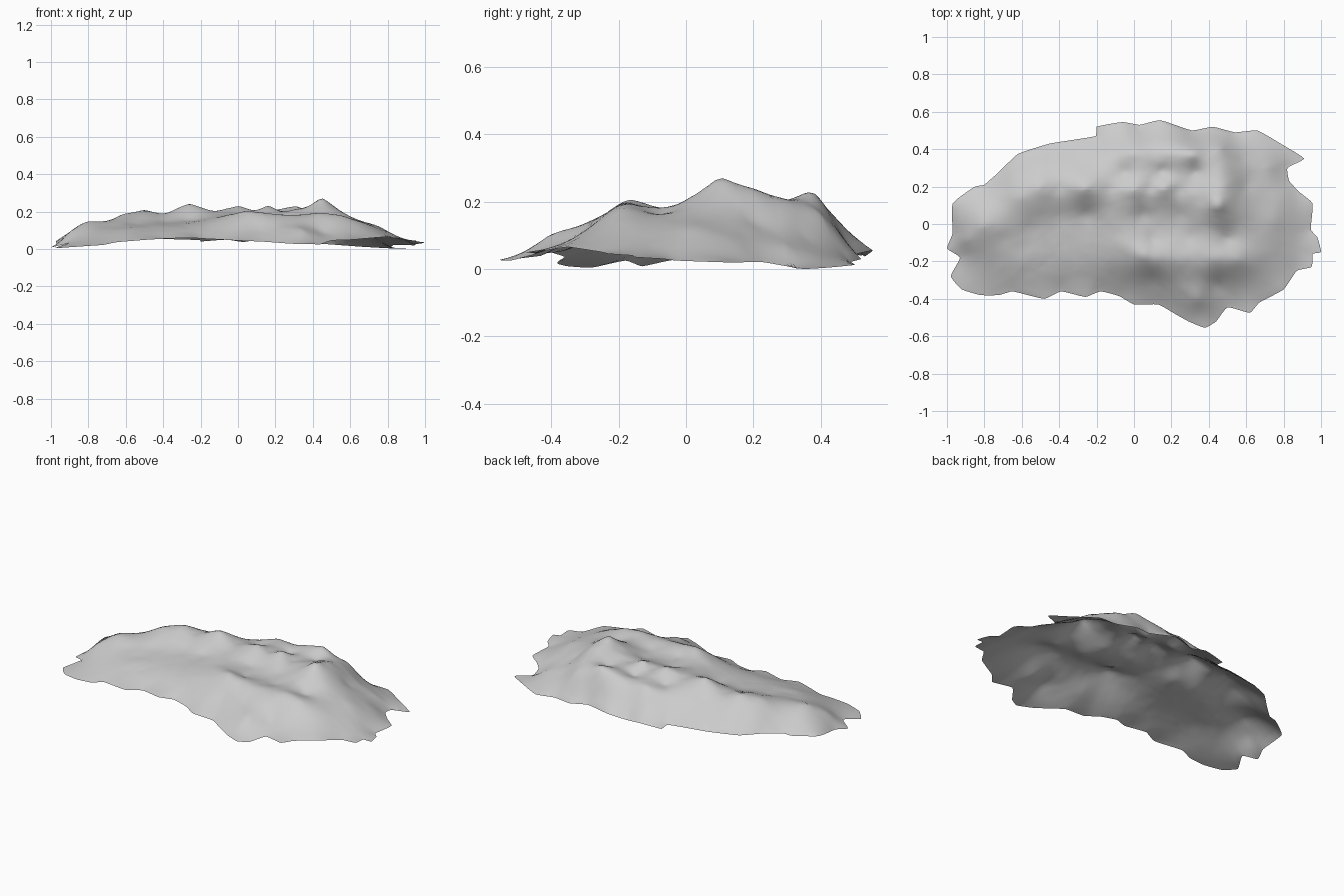
import bpy, bmesh, math
from mathutils import Vector, noise

# Ragged outline seen from above (counter-clockwise from the left end)
OUTLINE = [(-.97, .11), (-.97, -.05), (-1, -.13), (-.93, -.18), (-.98, -.28), (-.92, -.35),
           (-.82, -.38), (-.72, -.38), (-.65, -.36), (-.48, -.4), (-.39, -.36), (-.26, -.39),
           (-.18, -.36), (-.08, -.385), (0, -.43), (.13, -.43), (.21, -.475), (.29, -.52),
           (.38, -.555), (.44, -.52), (.5, -.445), (.62, -.475), (.67, -.42), (.8, -.35),
           (.87, -.25), (.95, -.23), (.955, -.16), (1, -.15), (.98, -.07), (.945, -.03),
           (.955, .11), (.885, .17), (.83, .23), (.82, .3), (.91, .35), (.8, .42),
           (.66, .5), (.54, .49), (.42, .52), (.31, .5), (.14, .555), (.03, .53),
           (-.06, .545), (-.2, .52), (-.205, .47), (-.45, .43), (-.62, .375), (-.72, .28),
           (-.8, .21), (-.85, .2)]
# Height of the rim at some outline points: (index, z)
RIM = [(0, .045), (1, .025), (2, .008), (3, .025), (4, .004), (5, .008), (7, .022), (9, .05), (11, .06),
       (14, .045), (17, .028), (19, .025), (20, .045), (22, .055), (23, .065), (24, .05),
       (27, .035), (30, .02), (32, .02), (33, .008), (34, 0), (35, .004), (36, .012),
       (38, .03), (40, .055), (41, .037), (42, .05), (43, .04), (45, .055), (47, .06), (50, .045)]
# Crest lines, as (x, y, z)
CRESTS = [
    [(-.72, .12, .137), (-.62, .14, .185), (-.5, .2, .205), (-.4, .19, .188), (-.26, .19, .24),
     (-.13, .18, .203), (0, .18, .228), (.09, .19, .205), (.16, .19, .23), (.24, .18, .2),
     (.36, .13, .222), (.45, .1, .27)],
    [(.45, .1, .27), (.48, .2, .235), (.48, .3, .195), (.46, .4, .16)],
    [(.45, .1, .27), (.51, .05, .215), (.62, .04, .165), (.75, .03, .12)],
    [(-.12, .36, .16), (0, .385, .188), (.12, .385, .184), (.22, .385, .205), (.31, .38, .225), (.39, .37, .195)],
    [(-.15, -.08, .16), (-.04, -.12, .185), (.05, -.17, .203), (.2, -.19, .185),
     (.35, -.2, .18), (.45, -.18, .193), (.55, -.19, .178), (.65, -.2, .142)],
    [(.27, -.24, .162), (.3, -.32, .125), (.34, -.4, .102)],
]
# Slopes, basins and the low western mound
FLOORS = [(-.81, -.01, .145), (-.84, .07, .118), (-.9, -.08, .09), (-.7, -.08, .122), (-.55, -.02, .135),
          (-.4, .05, .15), (-.25, .05, .155), (-.6, -.22, .1), (-.4, -.2, .115), (-.2, -.2, .125),
          (.1, -.08, .165), (.3, -.07, .163), (.05, .05, .168), (.25, .05, .172), (.5, -.08, .16),
          (-.05, .28, .175), (.15, .28, .178), (.33, .28, .188), (-.3, .33, .143), (-.5, .32, .138),
          (.1, -.3, .11), (.45, -.33, .09), (.6, -.32, .095), (.8, -.1, .09), (.8, .15, .07),
          (.6, .2, .14), (.58, .35, .1), (.72, .3, .065), (-.65, .25, .13), (.28, .45, .13)]


def rim_height(i):
    for (a, za), (b, zb) in zip(RIM, RIM[1:]):
        if a <= i <= b:
            return za + (zb - za) * (i - a) / (b - a)


def smooth_loop(pts, steps):
    out, n = [], len(pts)
    for i in range(n):
        a, b, c, d = (pts[(i + k) % n] for k in (-1, 0, 1, 2))
        # short tangents keep the loop from folding at sharp notches
        size = min((c - b).length * .4 / max((c - a).length, (d - b).length), .25)
        for s in range(steps):
            t = s / steps
            out.append(b + (c - b) * (3 * t * t - 2 * t ** 3)
                       + size * (t * (1 - t) ** 2 * (c - a) - t * t * (1 - t) * (d - b)))
    return out


def kernel(ax, ay, bx, by):
    return math.sqrt((ax - bx) ** 2 + (ay - by) ** 2 + .0003)


def solve(rows):
    n = len(rows)
    for i in range(n):
        p = max(range(i, n), key=lambda r: abs(rows[r][i]))
        rows[i], rows[p] = rows[p], rows[i]
        for r in range(i + 1, n):
            f = rows[r][i] / rows[i][i]
            if f:
                rows[r] = [u - f * v for u, v in zip(rows[r], rows[i])]
    x = [0] * n
    for i in reversed(range(n)):
        x[i] = (rows[i][n] - sum(rows[i][k] * x[k] for k in range(i + 1, n))) / rows[i][i]
    return x


# Height surface fitted through rim, crests and floors
rim = [Vector((x, y, rim_height(i))) for i, (x, y) in enumerate(OUTLINE)]
samples = {(round(p.x, 3), round(p.y, 3)): p.z for p in rim}
for line in CRESTS:
    for a, b in zip(line, line[1:]):
        for t in (0, .5, 1):
            x, y, z = (u + (v - u) * t for u, v in zip(a, b))
            samples[(round(x, 3), round(y, 3))] = z
for x, y, z in FLOORS:
    samples[(x, y)] = z
keys = list(samples)
weights = solve([[kernel(*a, *b) for b in keys] + [samples[a]] for a in keys])


def height(x, y):
    return sum(w * kernel(x, y, *k) for w, k in zip(weights, keys))


# Terrain sheet: rings from an inner hub out to the rim
HUB = Vector((0, .17, 0))
edge = smooth_loop(rim, 4)
RINGS = 44
bm = bmesh.new()
centre = bm.verts.new((HUB.x, HUB.y, height(HUB.x, HUB.y)))
rings = []
for r in range(1, RINGS + 1):
    t = r / RINGS
    ring = []
    for p in edge:
        x, y, _ = HUB.lerp(p, t)
        rough = noise.fractal(Vector((x * 7, y * 7, 3)), 1, 2, 3) * .003 * min(1, (1 - t) * 5)
        z = p.z if r == RINGS else height(x, y) + rough
        ring.append(bm.verts.new((x, y, max(z, 0))))
    rings.append(ring)
n = len(edge)
for i in range(n):
    j = (i + 1) % n
    bm.faces.new((centre, rings[0][i], rings[0][j]))
    for a, b in zip(rings, rings[1:]):
        bm.faces.new((a[i], b[i], b[j], a[j]))
for f in bm.faces:
    f.smooth = True
mesh = bpy.data.meshes.new("mountain_terrain")
bm.to_mesh(mesh)
bm.free()
terrain = bpy.data.objects.new("mountain_terrain", mesh)
bpy.context.collection.objects.link(terrain)
